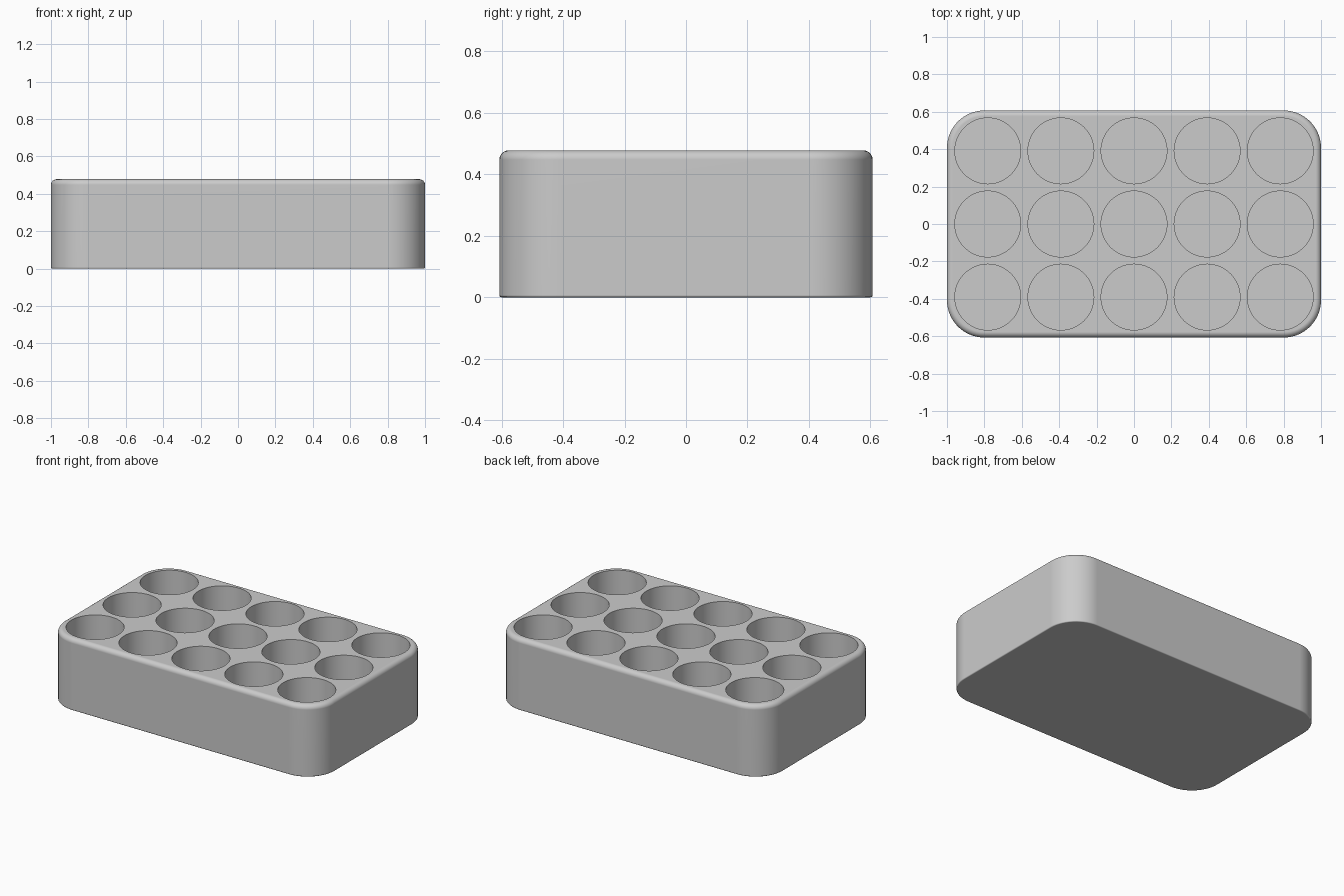
import bpy, bmesh, math
from mathutils import Matrix

if "Cube" in bpy.data.objects:
    bpy.data.objects.remove(bpy.data.objects["Cube"])

HALF_X, HALF_Y, HEIGHT, CORNER = 1.0, 0.607, 0.478, 0.2
TOP_ROUND, BASE_ROUND = 0.03, 0.007
PITCH, HOLE_RADIUS, FLOOR = 0.391, 0.176, 0.045


def new_object(name, bm):
    bmesh.ops.recalc_face_normals(bm, faces=bm.faces)
    mesh = bpy.data.meshes.new(name)
    bm.to_mesh(mesh)
    bm.free()
    obj = bpy.data.objects.new(name, mesh)
    bpy.context.collection.objects.link(obj)
    return obj


def outline(bm, inset, z, steps=14):
    """Ring of vertices around a rounded rectangle."""
    radius = CORNER - inset
    ring = []
    for quarter, (sx, sy) in enumerate([(1, 1), (-1, 1), (-1, -1), (1, -1)]):
        for i in range(steps + 1):
            a = (quarter + i / steps) * math.pi / 2
            ring.append(bm.verts.new((sx * (HALF_X - CORNER) + radius * math.cos(a),
                                      sy * (HALF_Y - CORNER) + radius * math.sin(a), z)))
    return ring


# Solid block with rounded corners and rims
def edge_round(radius, steps):
    angles = [i / steps * math.pi / 2 for i in range(steps + 1)]
    return [(radius * (1 - math.cos(a)), radius * (1 - math.sin(a))) for a in angles]


profile = [(inset, z) for inset, z in reversed(edge_round(BASE_ROUND, 3))]
profile += [(inset, HEIGHT - z) for inset, z in edge_round(TOP_ROUND, 6)]
bm = bmesh.new()
rings = [outline(bm, inset, z) for inset, z in profile]
for low, high in zip(rings, rings[1:]):
    for i in range(len(low)):
        j = (i + 1) % len(low)
        bm.faces.new((low[i], low[j], high[j], high[i]))
bm.faces.new(rings[0])
bm.faces.new(rings[-1])
block = new_object("holder_block", bm)

# Grid of blind round holes, five by three
bm = bmesh.new()
depth = HEIGHT + 0.1 - FLOOR
for col in range(-2, 3):
    for row in range(-1, 2):
        bmesh.ops.create_cone(
            bm, cap_ends=True, segments=64, radius1=HOLE_RADIUS, radius2=HOLE_RADIUS,
            depth=depth, matrix=Matrix.Translation((col * PITCH, row * PITCH, FLOOR + depth / 2)))
cutter = new_object("hole_cutter", bm)
cutter.hide_render = True

cut = block.modifiers.new("holes", "BOOLEAN")
cut.operation = "DIFFERENCE"
cut.solver = "EXACT"
cut.object = cutter
bpy.ops.object.select_all(action="DESELECT")
block.select_set(True)
bpy.context.view_layer.objects.active = block
bpy.ops.object.modifier_apply(modifier=cut.name)
bpy.data.objects.remove(cutter)

# Smooth walls with crisp hole rims
bpy.ops.object.shade_smooth_by_angle(angle=math.radians(40))
normals = block.modifiers.new("normals", "WEIGHTED_NORMAL")
normals.keep_sharp = True

# Single grey plastic
grey = bpy.data.materials.new("grey_plastic")
grey.use_nodes = True
colour = (0.6, 0.6, 0.6, 1)
grey.diffuse_color = colour
grey.node_tree.nodes["Principled BSDF"].inputs["Base Color"].default_value = colour
block.data.materials.clear()
block.data.materials.append(grey)
